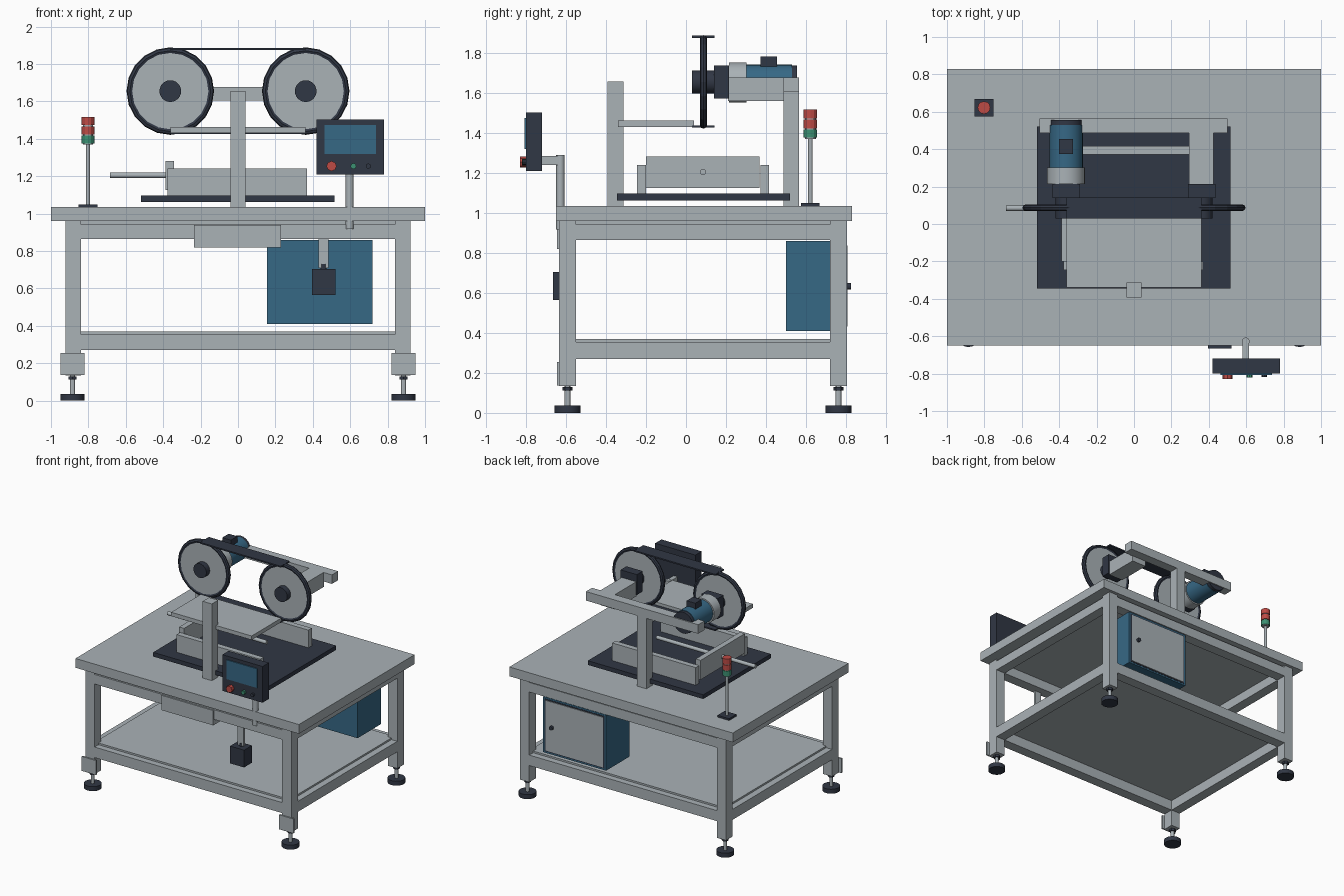
import bpy, math

if "Cube" in bpy.data.objects:
    bpy.data.objects.remove(bpy.data.objects["Cube"])


def material(name, rgb):
    m = bpy.data.materials.new(name)
    m.diffuse_color = (*rgb, 1)
    m.use_nodes = True
    m.node_tree.nodes["Principled BSDF"].inputs["Base Color"].default_value = m.diffuse_color
    return m


GREY = material("brushed grey", (0.40, 0.445, 0.47))
DARK = material("dark slate", (0.03, 0.038, 0.058))
BLUE = material("steel blue", (0.037, 0.138, 0.235))
RED = material("signal red", (0.51, 0.07, 0.06))
GREEN = material("signal green", (0.045, 0.28, 0.17))


def box(name, x, y, z, mat):
    """Box from (min, max) pairs along each axis."""
    v = [(a, b, c) for a in x for b in y for c in z]
    f = [(0, 1, 3, 2), (4, 6, 7, 5), (0, 4, 5, 1), (2, 3, 7, 6), (0, 2, 6, 4), (1, 5, 7, 3)]
    me = bpy.data.meshes.new(name)
    me.from_pydata(v, [], f)
    me.materials.append(mat)
    ob = bpy.data.objects.new(name, me)
    bpy.context.collection.objects.link(ob)
    return ob


def rod(name, axis, centre, span, r, mat, sides=24):
    """Cylinder along an axis; centre holds the other two coordinates in order."""
    mid = (span[0] + span[1]) / 2
    loc = list(centre)
    loc.insert("xyz".index(axis), mid)
    rot = {"x": (0, math.pi / 2, 0), "y": (math.pi / 2, 0, 0), "z": (0, 0, 0)}[axis]
    bpy.ops.mesh.primitive_cylinder_add(vertices=sides, radius=r, depth=span[1] - span[0],
                                        location=loc, rotation=rot)
    ob = bpy.context.object
    ob.name = name
    ob.data.materials.append(mat)
    if sides > 12:
        bpy.ops.object.shade_smooth_by_angle()
    return ob


def side(s, a, b):
    """Interval mirrored to the side s."""
    return (a, b) if s > 0 else (-b, -a)


# Table frame
box("table_top", (-1, 1), (-0.65, 0.83), (0.96, 1.035), GREY)
FRONT, BACK = (-0.635, -0.55), (0.72, 0.805)
for s in (-1, 1):
    for y in (FRONT, BACK):
        box("leg", side(s, 0.84, 0.922), y, (0.135, 0.96), GREY)
        c = (s * 0.885, sum(y) / 2)
        rod("foot_pad", "z", c, (0, 0.036), 0.065, DARK)
        rod("foot_stem", "z", c, (0.036, 0.14), 0.014, GREY, 12)
        rod("foot_nut", "z", c, (0.112, 0.13), 0.026, DARK, 6)
    box("foot_bracket", side(s, 0.82, 0.948), (-0.646, -0.633), (0.138, 0.255), GREY)
for z in ((0.27, 0.355), (0.865, 0.943)):
    for y in (FRONT, BACK):
        box("long_rail", (-0.84, 0.84), y, z, GREY)
    for s in (-1, 1):
        box("side_rail", side(s, 0.84, 0.922), (-0.55, 0.72), z, GREY)
box("lower_shelf", (-0.87, 0.87), (-0.585, 0.755), (0.353, 0.369), GREY)
box("top_backing", (-0.87, 0.87), (-0.585, 0.755), (0.942, 0.962), GREY)
box("front_drawer", (-0.235, 0.23), (-0.645, -0.55), (0.82, 0.94), GREY)

# Electrical cabinet on the back
box("cabinet", (0.155, 0.72), (0.50, 0.80), (0.41, 0.86), BLUE)
box("cabinet_door_seal", (0.168, 0.707), (0.80, 0.802), (0.422, 0.848), DARK)
box("cabinet_door", (0.18, 0.695), (0.80, 0.807), (0.432, 0.838), GREY)
rod("door_handle", "y", (0.635, 0.633), (0.805, 0.825), 0.016, DARK, 12)

# Foot switch box hanging at the front
box("switch_box", (0.395, 0.52), (-0.665, -0.565), (0.565, 0.705), DARK)
rod("switch_gland", "z", (0.457, -0.61), (0.70, 0.73), 0.016, DARK, 12)
box("switch_hanger", (0.43, 0.485), (-0.622, -0.606), (0.71, 0.87), GREY)

# Control panel
rod("panel_pole", "z", (0.597, -0.628), (0.917, 1.29), 0.021, GREY)
box("panel_arm", (0.58, 0.615), (-0.725, -0.625), (1.24, 1.285), GREY)
box("panel_body", (0.42, 0.78), (-0.80, -0.72), (1.21, 1.503), DARK)
box("panel_screen", (0.463, 0.737), (-0.808, -0.80), (1.32, 1.475), BLUE)
rod("stop_button", "y", (0.50, 1.254), (-0.83, -0.80), 0.027, RED, 8)
rod("start_button", "y", (0.617, 1.254), (-0.82, -0.80), 0.016, GREEN, 8)
rod("mode_button", "y", (0.697, 1.254), (-0.817, -0.80), 0.014, DARK, 8)

# Signal tower
T = (-0.802, 0.622)
box("tower_base", (-0.854, -0.75), (0.575, 0.668), (1.035, 1.05), DARK)
rod("tower_pole", "z", T, (1.05, 1.376), 0.011, GREY, 12)
rod("tower_core", "z", T, (1.37, 1.51), 0.028, GREY, 12)
for name, z, m in (("green_lamp", (1.376, 1.418), GREEN), ("middle_lamp", (1.423, 1.466), RED),
                   ("top_lamp", (1.473, 1.517), RED)):
    rod(name, "z", T, z, 0.034, m, 12)

# Work bed and clamp
box("bed_plate", (-0.518, 0.515), (-0.345, 0.52), (1.063, 1.097), DARK)
for y in ((-0.245, -0.20), (0.372, 0.416)):
    box("clamp_rail", (-0.378, 0.37), y, (1.095, 1.24), GREY)
box("clamp_jaw", (-0.387, -0.343), (-0.20, 0.367), (1.125, 1.282), GREY)
rod("clamp_rod", "x", (0.085, 1.205), (-0.685, 0.20), 0.015, GREY)

# Posts, deck and crossbar
box("front_post", (-0.041, 0.041), (-0.393, -0.312), (1.035, 1.656), GREY)
box("deck", (-0.36, 0.36), (-0.34, 0.04), (1.43, 1.462), GREY)
box("rear_post", (-0.041, 0.041), (0.487, 0.565), (1.035, 1.61), GREY)
box("crossbar", (-0.505, 0.50), (0.487, 0.565), (1.605, 1.678), GREY)
box("wheel_arm", (0.295, 0.425), (0.21, 0.49), (1.56, 1.678), GREY)

# Wheels with hubs, bearing blocks and the belt
WZ, WY = 1.655, 0.087
for s in (-1, 1):
    x = s * 0.362
    rod("wheel_disc", "y", (x, WZ), (WY - 0.013, WY + 0.013), 0.218, GREY, 20)
    bpy.ops.mesh.primitive_torus_add(major_segments=20, minor_segments=8, major_radius=0.216,
                                     minor_radius=0.018, location=(x, WY, WZ),
                                     rotation=(math.pi / 2, 0, 0))
    bpy.context.object.name = "wheel_tyre"
    bpy.context.object.data.materials.append(DARK)
    rod("wheel_hub", "y", (x, WZ), (0.03, 0.145), 0.058, DARK)
    box("bearing_block", side(s, 0.29, 0.435), (0.14, 0.215), (1.572, 1.737), DARK)
for z in ((1.875, 1.886), (1.427, 1.438)):
    box("belt_run", (-0.362, 0.362), (0.03, 0.143), z, DARK)

# Drive motor
M = (-0.363, 1.652)
rod("motor_flange", "y", M, (0.215, 0.303), 0.101, GREY)
rod("motor_body", "y", M, (0.303, 0.53), 0.09, BLUE)
rod("motor_fan_cover", "y", M, (0.53, 0.556), 0.086, DARK)
box("motor_terminal_box", (-0.402, -0.325), (0.373, 0.455), (1.72, 1.782), DARK)
